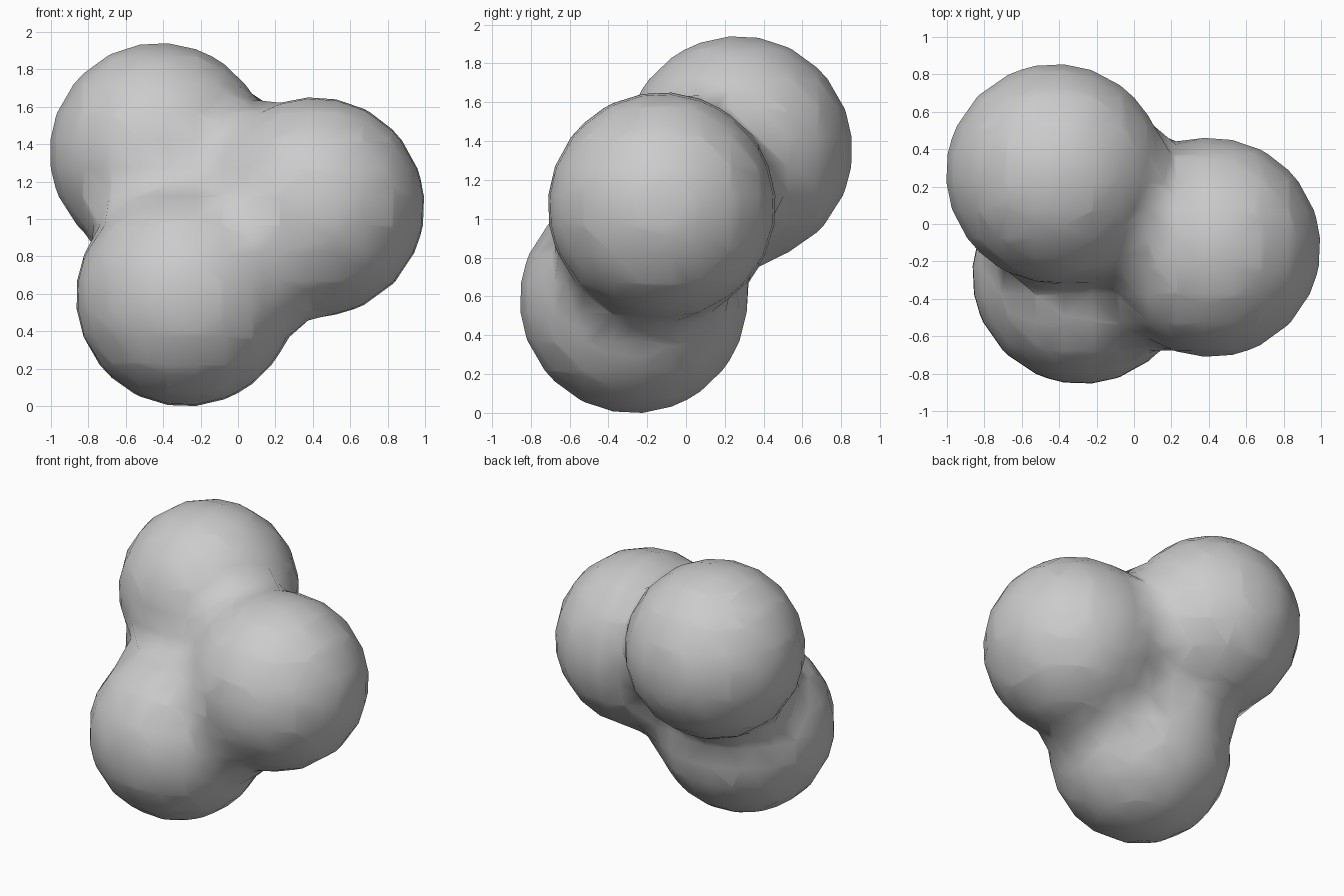
import bpy

cube = bpy.data.objects.get("Cube")
if cube:
    bpy.data.objects.remove(cube, do_unlink=True)

# Plain grey surface
grey = bpy.data.materials.new("plain_grey")
grey.use_nodes = True
colour = (0.6, 0.6, 0.6, 1.0)
grey.diffuse_color = colour
grey.node_tree.nodes["Principled BSDF"].inputs["Base Color"].default_value = colour

# Three equal lobes with tight creases where they meet
LOBES = [
    (-0.42, 0.27, 1.36),   # upper back lobe
    (0.41, -0.125, 1.07),  # side lobe
    (-0.28, -0.27, 0.59),  # lower front lobe
]
LOBE_RADIUS = 0.588
STIFFNESS = 6.0
meta = bpy.data.metaballs.new("lobe_field")
meta.resolution = meta.render_resolution = 0.15
meta.threshold = 0.6
# Field reach that puts the surface of a lone lobe at LOBE_RADIUS
reach = LOBE_RADIUS / (1 - (meta.threshold / STIFFNESS) ** (1 / 3)) ** 0.5
for centre in LOBES:
    ball = meta.elements.new(type='BALL')
    ball.co = centre
    ball.radius = reach
    ball.stiffness = STIFFNESS
field = bpy.data.objects.new("lobe_field", meta)
bpy.context.scene.collection.objects.link(field)
bpy.context.view_layer.update()

# Turn the blended field into a mesh
graph = bpy.context.evaluated_depsgraph_get()
mesh = bpy.data.meshes.new_from_object(field.evaluated_get(graph))
bpy.data.objects.remove(field, do_unlink=True)
mesh.name = "blended_lobes"
body = bpy.data.objects.new("blended_lobes", mesh)
bpy.context.scene.collection.objects.link(body)
mesh.materials.clear()
mesh.materials.append(grey)
mesh.shade_smooth()

# Rest on the ground
lowest = min(v.co.z for v in mesh.vertices)
for v in mesh.vertices:
    v.co.z -= lowest
